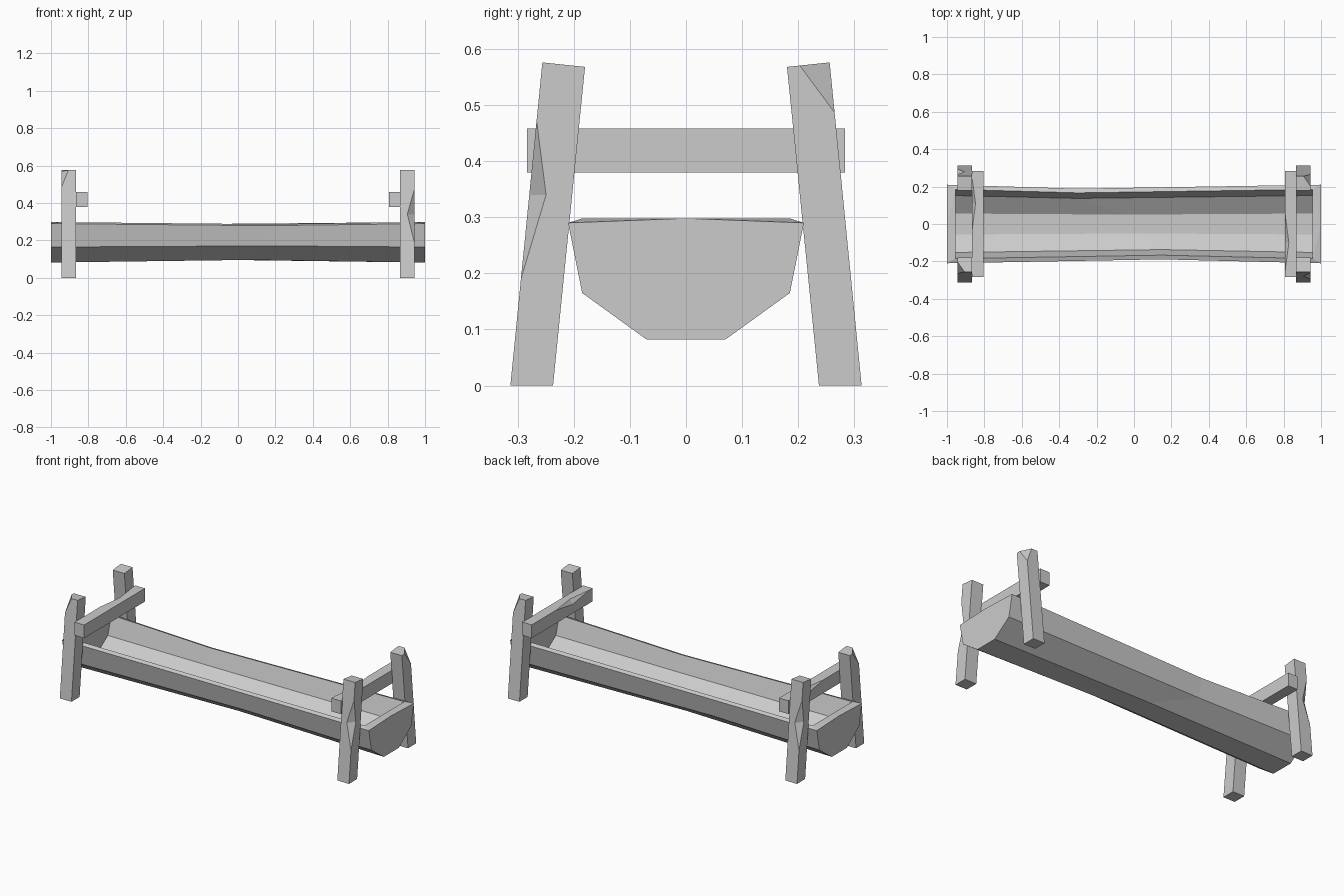
import bpy, bmesh
from mathutils import Vector

if "Cube" in bpy.data.objects:
    bpy.data.objects.remove(bpy.data.objects["Cube"])


def make_object(name, points, faces):
    bm = bmesh.new()
    verts = [bm.verts.new(p) for p in points]
    for f in faces:
        bm.faces.new([verts[i] for i in f])
    bmesh.ops.recalc_face_normals(bm, faces=bm.faces)
    mesh = bpy.data.meshes.new(name)
    bm.to_mesh(mesh)
    bm.free()
    obj = bpy.data.objects.new(name, mesh)
    bpy.context.collection.objects.link(obj)
    return obj


# Hollowed log: outer and inner profiles (y, z), pinched a little at mid length
outer = [(-.21, .29), (-.185, .165), (-.07, .082), (.07, .082), (.185, .165), (.21, .29)]
inner = [(-.185, .298), (-.152, .19), (-.056, .125), (.056, .125), (.152, .19), (.185, .298)]
mid_x = [.15, .15, .05, -.05, -.3, -.3]


def rings(profile, half):
    mid = []
    for x, (y, z) in zip(mid_x, profile):
        dz = .014 if z < .15 else .006 if z < .2 else -.011
        mid.append((x, y * .9, z + dz))
    return [(-half, y, z) for y, z in profile] + mid + [(half, y, z) for y, z in profile]


points = rings(outer, 1) + rings(inner, .955) + [(-1, 0, .298), (1, 0, .298)]
faces = []
for base in (0, 18):
    for r in (0, 6):
        for i in range(5):
            a = base + r + i
            faces.append((a, a + 1, a + 7, a + 6))
for r in (0, 6):  # side rims
    for c in (0, 5):
        a = r + c
        faces.append((a, a + 6, a + 24, a + 18))
for r, top in ((0, 36), (12, 37)):  # closed ends and their rims
    faces.append([r + i for i in range(6)] + [top])
    faces.append([r + 18 + i for i in range(6)])
    faces += [(r, top, r + 18), (top, r + 5, r + 23), (top, r + 23, r + 18)]
make_object("trough", points, faces)


def chipped_beam(name, start, end, edge_chip=None, corner_chip=None):
    """Four-sided beam; corner 0 carries the chip."""
    p = [Vector(v) for v in start + end]
    u = (p[1] - p[0]).normalized()
    v = (p[3] - p[0]).normalized()
    along = p[4] - p[0]
    if edge_chip:
        lo, peak, hi, du, dv = edge_chip
        p += [p[0] + along * lo, p[0] + along * hi,
              p[0] + along * peak + u * du, p[0] + along * peak + v * dv]
        faces = [(0, 1, 2, 3), (4, 5, 6, 7), (1, 2, 6, 5), (2, 3, 7, 6),
                 (0, 1, 5, 4, 9, 10, 8), (3, 0, 8, 11, 9, 4, 7),
                 (9, 11, 10), (8, 10, 11)]
    else:
        down, tu, tv = corner_chip
        p += [p[4].lerp(p[5], tu), p[4].lerp(p[7], tv)]
        p[4] = p[0] + along * down
        faces = [(0, 1, 2, 3), (8, 5, 6, 7, 9), (1, 2, 6, 5), (2, 3, 7, 6),
                 (0, 1, 5, 8, 4), (3, 0, 4, 9, 7), (4, 8, 9)]
    return make_object(name, p, faces)


# Leaning posts, alternating edge chips and broken top corners
for sx, side in ((-1, "left"), (1, "right")):
    for sy, depth in ((-1, "front"), (1, "back")):
        xo, xi = sx * .943, sx * .867
        foot = [(xo, sy * .313, 0), (xi, sy * .313, 0), (xi, sy * .237, 0), (xo, sy * .237, 0)]
        top = [(xo, sy * .256, .576), (xi, sy * .256, .576),
               (xi, sy * .180, .568), (xo, sy * .180, .568)]
        name = depth + "_" + side + "_post"
        if sx * sy < 0:
            chipped_beam(name, foot, top, edge_chip=(.33, .59, .82, .038, .03))
        else:
            chipped_beam(name, foot, top, corner_chip=(.845, .48, .7))

# Cross bars on the inner side of the posts
for x0, x1, cy, side in ((-.867, -.805, .11, "left"), (.808, .87, -.1, "right")):
    ends = [[(x0, y, .458), (x1, y, .458), (x1, y, .38), (x0, y, .38)] for y in (-.283, .283)]
    t = (cy + .283) / .566
    chipped_beam(side + "_crossbar", ends[0], ends[1],
                 edge_chip=(max(t - .27, .05), t, min(t + .27, .95), .02, .025))
